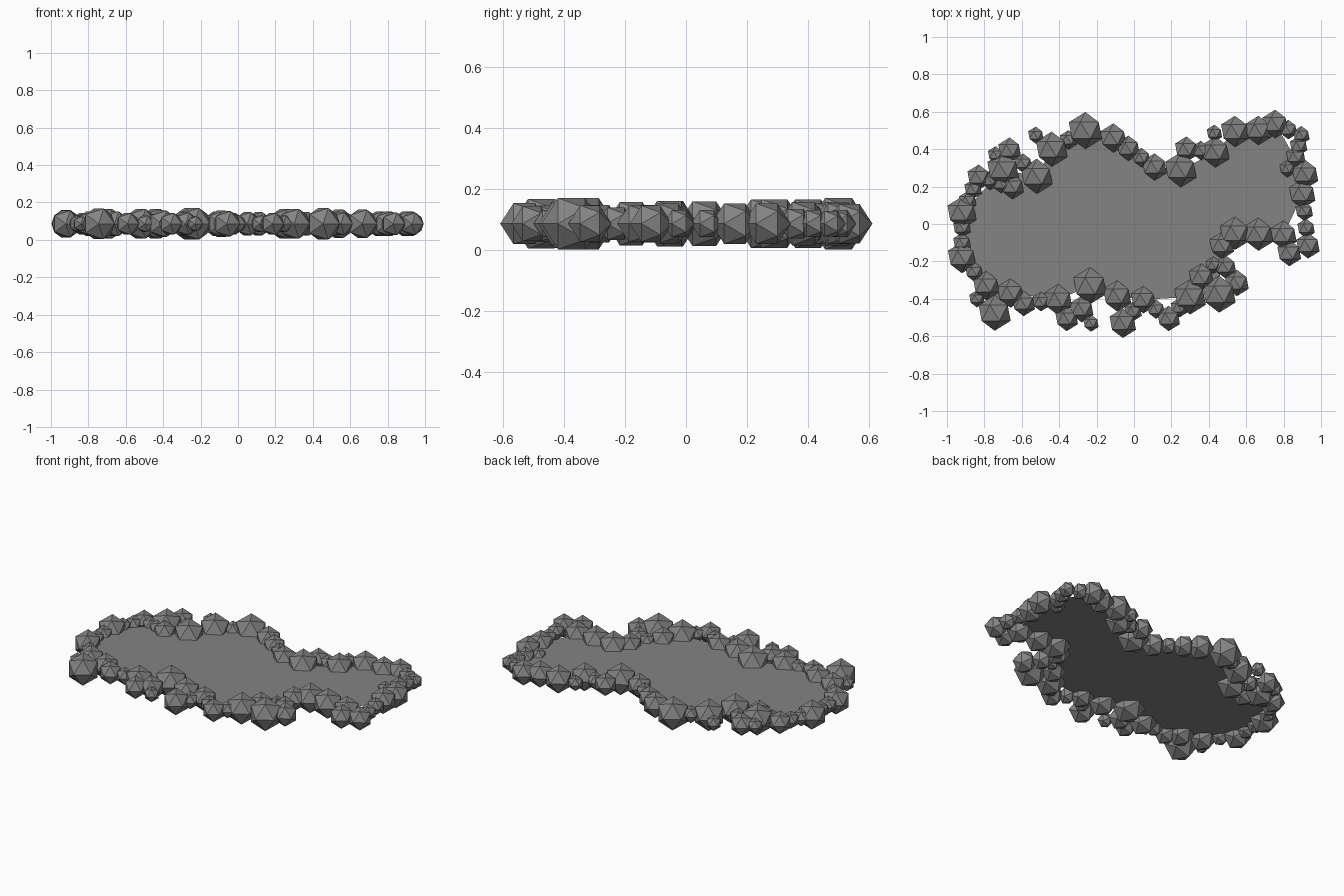
import bpy, bmesh
from math import radians, hypot
from mathutils import Matrix, Vector

if "Cube" in bpy.data.objects:
    bpy.data.objects.remove(bpy.data.objects["Cube"])

MID = 0.086     # height of the rock centres and the water
PEBBLE = 0.05   # radius of the rocks that fill gaps
SWELL = 1.04    # overall rock size

# main rocks clockwise round the shore: x, y, radius
ring = [
    (-.92, .06, .083), (-.83, .25, .065), (-.65, .20, .065), (-.70, .29, .09),
    (-.665, .395, .065), (-.52, .255, .09), (-.44, .40, .09), (-.26, .50, .095),
    (-.11, .46, .075), (-.03, .405, .065), (.11, .305, .07), (.25, .29, .09),
    (.28, .40, .065), (.435, .385, .08), (.54, .495, .08), (.665, .50, .075),
    (.755, .535, .073), (.895, .475, .047), (.865, .36, .055), (.915, .265, .075),
    (.90, .16, .075), (.93, -.115, .067), (.83, -.155, .068), (.80, -.06, .075),
    (.665, -.055, .085), (.54, -.05, .085), (.47, -.115, .07), (.49, -.23, .06),
    (.55, -.315, .068), (.455, -.375, .095), (.36, -.285, .07), (.30, -.39, .09),
    (.185, -.505, .065), (.05, -.405, .07), (-.06, -.53, .076), (-.09, -.385, .08),
    (-.235, -.33, .095), (-.28, -.455, .068), (-.36, -.505, .065), (-.405, -.405, .08),
    (-.59, -.425, .065), (-.66, -.37, .075), (-.745, -.475, .092), (-.79, -.33, .075),
    (-.92, -.18, .08),
]
# loose pebbles lying beside the ring
loose = [(-.525, .475), (-.74, .37), (.43, .485), (.82, .295), (.425, -.22),
         (-.23, -.53), (-.84, -.40)]

rock_grey = bpy.data.materials.new("rock_grey")
rock_grey.diffuse_color = (.23, .23, .23, 1)
rock_grey.use_nodes = True
rock_grey.node_tree.nodes["Principled BSDF"].inputs["Base Color"].default_value = rock_grey.diffuse_color


def make_object(name, bm):
    mesh = bpy.data.meshes.new(name)
    bm.to_mesh(mesh)
    bm.free()
    mesh.materials.append(rock_grey)
    obj = bpy.data.objects.new(name, mesh)
    bpy.context.collection.objects.link(obj)
    return obj


def add_rock(bm, x, y, radius):
    """20-sided ball lying on its side."""
    place = Matrix.Translation((x, y, MID)) @ Matrix.Rotation(radians(90), 4, 'X')
    bmesh.ops.create_icosphere(bm, subdivisions=1, radius=radius * SWELL, matrix=place)


# shore rocks, with one or two pebbles wherever neighbours do not touch
bm = bmesh.new()
for (x, y, r), (x2, y2, r2) in zip(ring, ring[1:] + ring[:1]):
    add_rock(bm, x, y, r)
    gap = hypot(x2 - x, y2 - y) / (r + r2)
    count = 2 if gap > 1.4 else 1 if gap > 1.03 else 0
    for i in range(count):
        p = Vector((x, y)).lerp(Vector((x2, y2)), (i + 1) / (count + 1))
        add_rock(bm, p.x, p.y, PEBBLE)
for x, y in loose:
    add_rock(bm, x, y, 0.044)
make_object("shore_rocks", bm)

# water surface, stretched between the larger rocks (outlying one left out)
bm = bmesh.new()
face = bm.faces.new([bm.verts.new((x, y, MID)) for x, y, r in ring
                     if r >= 0.07 and y > -0.5])
bm.normal_update()
if face.normal.z < 0:
    face.normal_flip()
bmesh.ops.triangulate(bm, faces=bm.faces[:])
make_object("water", bm)
